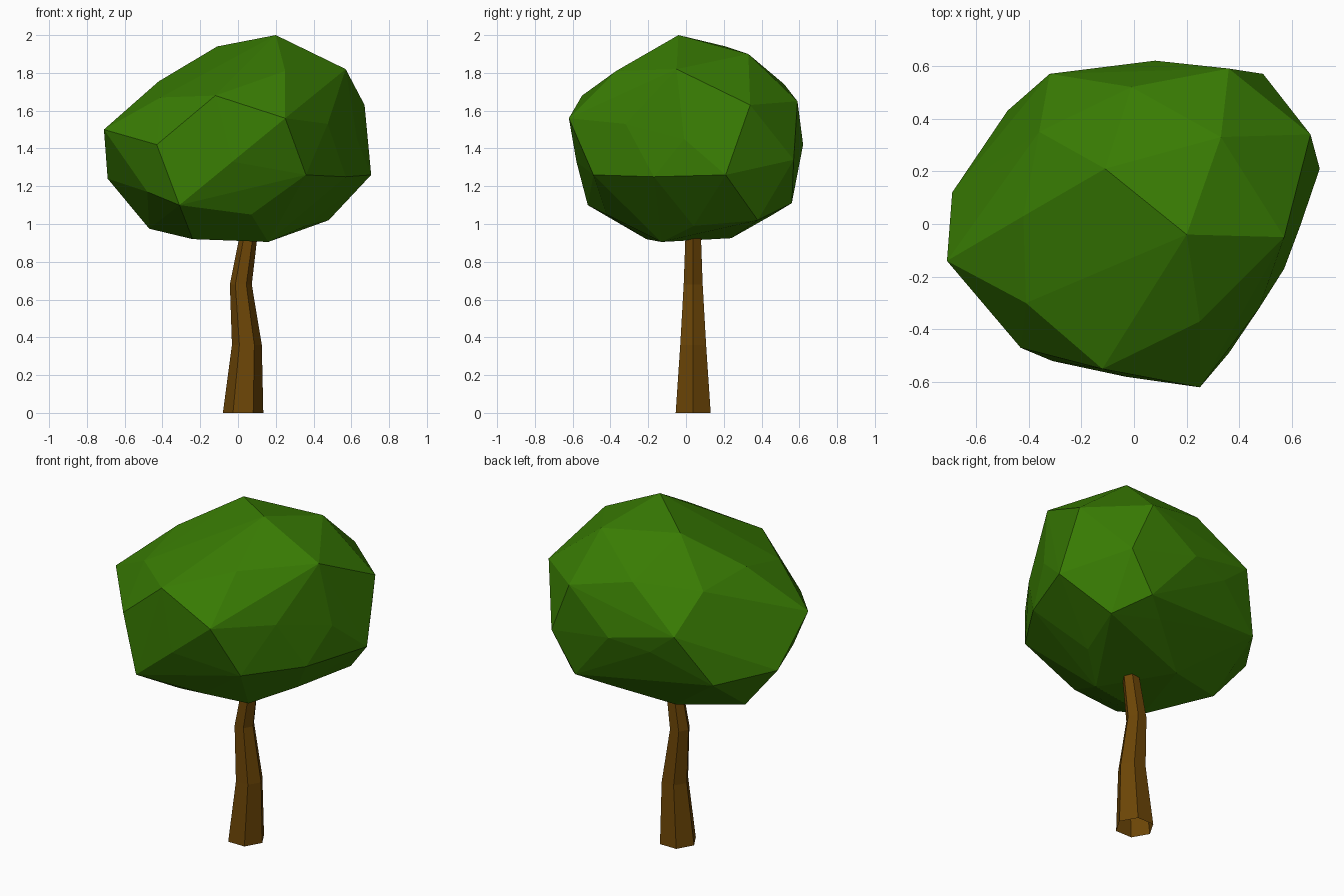
import bpy, bmesh, math

if "Cube" in bpy.data.objects:
    bpy.data.objects.remove(bpy.data.objects["Cube"])


def material(name, color):
    m = bpy.data.materials.new(name)
    m.diffuse_color = (*color, 1)
    m.use_nodes = True
    m.node_tree.nodes["Principled BSDF"].inputs["Base Color"].default_value = m.diffuse_color
    return m


def add_object(name, bm, mat):
    bmesh.ops.recalc_face_normals(bm, faces=bm.faces[:])
    mesh = bpy.data.meshes.new(name)
    bm.to_mesh(mesh)
    bm.free()
    mesh.materials.append(mat)
    ob = bpy.data.objects.new(name, mesh)
    bpy.context.collection.objects.link(ob)
    return ob


# Trunk: bent, tapering six-sided tube (x centre, z, radius)
bm = bmesh.new()
SIDES = 6
rings = []
for cx, z, r in [(.027, 0, .107), (.047, .36, .079), (.015, .68, .058),
                 (.053, .92, .048), (.08, 1.1, .042)]:
    rings.append([bm.verts.new((cx + r * math.cos(math.tau * i / SIDES),
                                .038 + r * math.sin(math.tau * i / SIDES), z))
                  for i in range(SIDES)])
for low, high in zip(rings, rings[1:]):
    for i in range(SIDES):
        j = (i + 1) % SIDES
        bm.faces.new((low[i], low[j], high[j], high[i]))
add_object("trunk", bm, material("bark", (.15, .06, .002)))

# Crown: faceted boulder shape, convex hull of its corner points
upper = [(.2, -.04, 2), (.57, -.05, 1.82), (.67, .34, 1.63), (.25, -.37, 1.81),
         (-.12, -.55, 1.68), (.25, -.62, 1.56), (.475, -.32, 1.53),
         (-.41, -.3, 1.67), (-.71, -.14, 1.5), (-.42, .03, 1.755),
         (-.11, .21, 1.94), (.33, .33, 1.9), (-.01, .52, 1.74),
         (-.36, .35, 1.71), (-.32, .57, 1.51), (.36, .59, 1.65),
         (.63, -.01, 1.45)]
lower = [(.08, .62, 1.42), (.49, .57, 1.34), (.705, .21, 1.26), (.57, -.17, 1.25),
         (.36, -.49, 1.26), (-.03, -.58, 1.33), (-.43, -.47, 1.42),
         (-.31, -.52, 1.1), (-.69, .12, 1.24), (-.48, .43, 1.21),
         (-.48, -.33, 1.17), (-.16, .57, 1.38), (.34, .56, 1.11),
         (.2, .46, 1.05), (.48, .38, 1.02), (.36, .04, .99),
         (.07, -.42, 1.05), (-.47, .11, .975), (.16, -.13, .905),
         (-.24, -.21, .92), (-.1, .24, .925)]
bm = bmesh.new()
for p in upper + lower:
    bm.verts.new(p)
bmesh.ops.convex_hull(bm, input=bm.verts[:])
bmesh.ops.delete(bm, geom=[v for v in bm.verts if not v.link_faces], context='VERTS')
add_object("crown", bm, material("leaves", (.04, .2, .001)))
